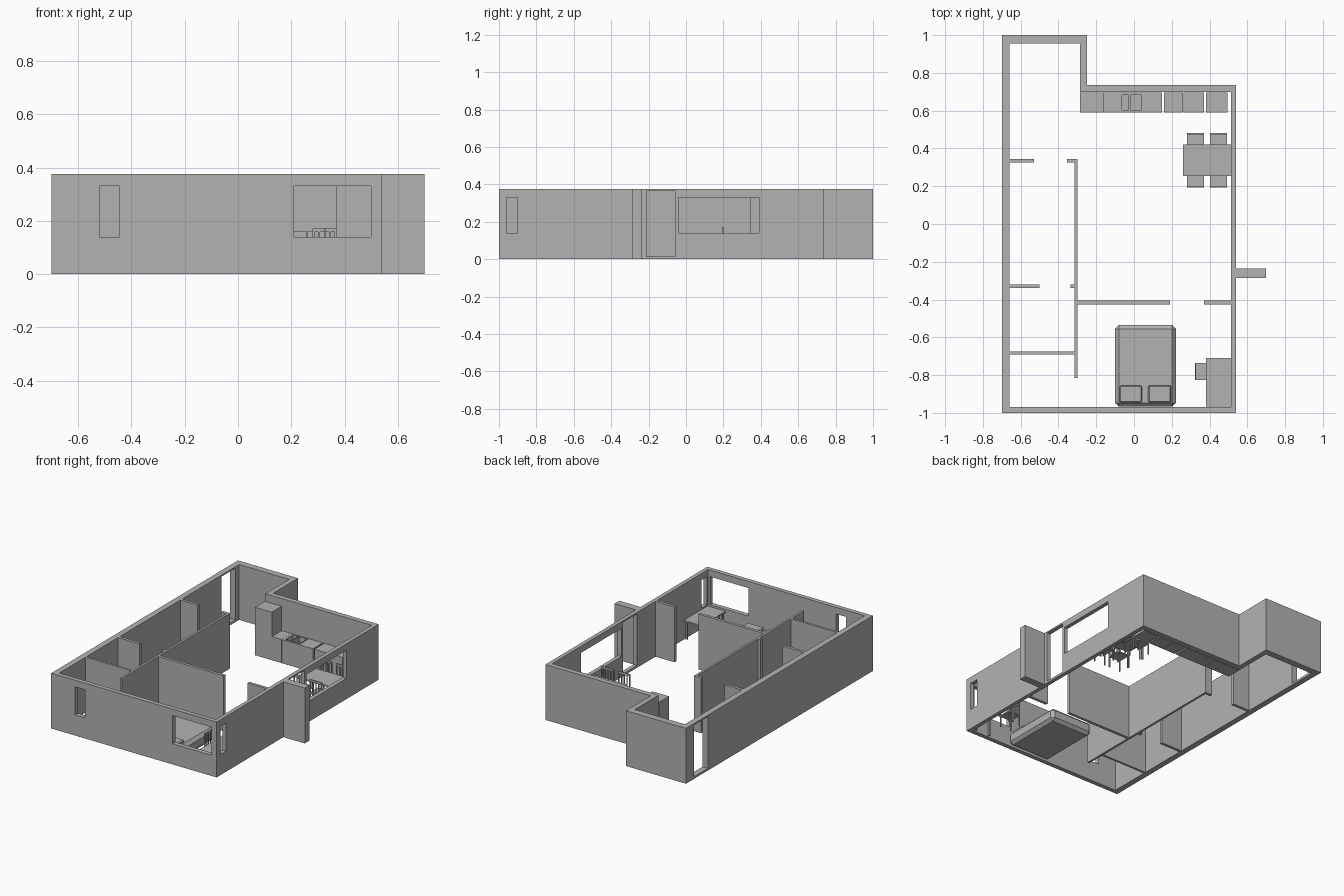
import bpy, bmesh
from mathutils import Matrix, Vector

cube = bpy.data.objects.get("Cube")
if cube:
    bpy.data.objects.remove(cube, do_unlink=True)

GREY = bpy.data.materials.new("plain_grey")
GREY.use_nodes = True
GREY.diffuse_color = (0.45, 0.45, 0.45, 1)
GREY.node_tree.nodes["Principled BSDF"].inputs["Base Color"].default_value = GREY.diffuse_color
H = 0.375  # wall height


def finish(name, bm):
    bmesh.ops.recalc_face_normals(bm, faces=bm.faces)
    mesh = bpy.data.meshes.new(name)
    bm.to_mesh(mesh)
    bm.free()
    mesh.materials.append(GREY)
    ob = bpy.data.objects.new(name, mesh)
    bpy.context.scene.collection.objects.link(ob)
    return ob


def add_box(bm, x0, x1, y0, y1, z0, z1):
    lo, hi = Vector((x0, y0, z0)), Vector((x1, y1, z1))
    mat = Matrix.Translation((lo + hi) / 2) @ Matrix.Diagonal((*(hi - lo), 1))
    return bmesh.ops.create_cube(bm, size=1, matrix=mat)


def boxes(name, *dims, bevel=0):
    bm = bmesh.new()
    for d in dims:
        add_box(bm, *d)
    if bevel:
        bmesh.ops.bevel(bm, geom=bm.edges[:], offset=bevel, segments=1, affect='EDGES')
    return finish(name, bm)


def cut(ob, *dims):
    for d in dims:
        cutter = boxes("cutter", d)
        cutter.hide_render = True
        mod = ob.modifiers.new("opening", 'BOOLEAN')
        mod.operation, mod.solver, mod.object = 'DIFFERENCE', 'EXACT', cutter
        deps = bpy.context.evaluated_depsgraph_get()
        mesh = bpy.data.meshes.new_from_object(ob.evaluated_get(deps))
        ob.modifiers.clear()
        ob.data = mesh
        bpy.data.objects.remove(cutter, do_unlink=True)


# Outer walls: ring between outer and inner footprint, raised to full height
outer = [(-.70, -1), (.54, -1), (.54, .735), (-.25, .735), (-.25, 1), (-.70, 1)]
inner = [(-.66, -.97), (.513, -.97), (.513, .70), (-.285, .70), (-.285, .955), (-.66, .955)]
bm = bmesh.new()
ring_out, ring_in = [[bm.verts.new((x, y, 0)) for x, y in ring] for ring in (outer, inner)]
for i in range(len(outer)):
    j = (i + 1) % len(outer)
    bm.faces.new((ring_out[i], ring_out[j], ring_in[j], ring_in[i]))
raised = bmesh.ops.extrude_face_region(bm, geom=bm.faces[:])["geom"]
bmesh.ops.translate(bm, vec=(0, 0, H), verts=[v for v in raised if isinstance(v, bmesh.types.BMVert)])
walls = finish("outer_walls", bm)

# Windows and doors
SILL, HEAD = .14, .33
cut(walls,
    (-.52, -.445, -1.1, -.9, SILL, HEAD),
    (.21, .50, -1.1, -.9, SILL, HEAD),
    (.45, .6, -.96, -.90, SILL, HEAD),
    (.45, .6, -.04, .39, SILL, HEAD),
    (.45, .6, -.21, -.06, .015, .365),
    (-.8, -.6, .765, .915, .015, .365))

boxes("entrance_fin", (.54, .70, -.285, -.235, 0, H))

# Inner partitions
boxes("long_partition", (-.315, -.30, -.815, .345, 0, H))
for name, x0, x1, y0, y1 in (
        ("hall_stub_left", -.66, -.53, .325, .345),
        ("hall_stub_right", -.355, -.315, .325, .345),
        ("bath_stub_left", -.66, -.50, -.34, -.32),
        ("bath_stub_right", -.335, -.315, -.34, -.32),
        ("closet_partition", -.66, -.315, -.69, -.675),
        ("bedroom_partition", -.30, .19, -.425, -.405),
        ("bedroom_door_stub", .37, .513, -.425, -.405)):
    boxes(name, (x0, x1, y0, y1, 0, H))

# Kitchen row
KY0, KY1, KZ = .59, .695, .16
boxes("refrigerator", (-.285, -.16, KY0, KY1, 0, .325))
for i, (x0, x1) in enumerate(((-.159, -.086), (.159, .259), (.261, .37), (.38, .495))):
    boxes(f"kitchen_cabinet_{i + 1}", (x0, x1, KY0, KY1, 0, KZ))
sink = boxes("sink_cabinet", (-.085, .148, KY0, KY1, 0, KZ))
bowls = ((-.064, -.028), (-.018, .041))
cut(sink, *[(a, b, .604, .682, .125, .2) for a, b in bowls])
for a, b in bowls:
    rim = boxes("sink_rim", (a - .004, b + .004, .600, .686, KZ - .002, KZ + .003))
    cut(rim, (a, b, .604, .682, .1, .2))


def table(name, x0, x1, y0, y1, top, leg=.01, inset=.008):
    dims = [(x0, x1, y0, y1, top - .01, top)]
    for x in (x0 + inset, x1 - inset - leg):
        for y in (y0 + inset, y1 - inset - leg):
            dims.append((x, x + leg, y, y + leg, 0, top - .01))
    return boxes(name, *dims)


def chair(name, x, y, turn):
    # Backrest on local -y, seat centred on x
    w, d, t = .045, .09, .007
    dims = [(-w, w, 0, d, .075, .083)]
    for sx in (-w, w - t):
        dims += [(sx, sx + t, 0, t, 0, .172), (sx, sx + t, d - t, d, 0, .075)]
    dims.append((-w + t, w - t, 0, t, .158, .172))
    for k in (-1, 0, 1):
        dims.append((k * .02 - .003, k * .02 + .003, .001, t - .001, .083, .158))
    ob = boxes(name, *dims)
    ob.data.transform(Matrix.Translation((x, y, 0)) @ Matrix.Rotation(turn, 4, 'Z'))


# Dining set
PI = 3.14159265
table("dining_table", .26, .513, .255, .42, .13)
for i, x in enumerate((.325, .447)):
    chair(f"dining_chair_front_{i + 1}", x, .193, 0)
    chair(f"dining_chair_back_{i + 1}", x, .482, PI)

# Desk and its chair
table("desk", .38, .513, -.965, -.71, .13)
chair("desk_chair", .322, -.78, -PI / 2)

# Bed
boxes("bed_mattress", (-.10, .222, -.967, -.535, 0, .09), bevel=.02)
for i, (x0, x1) in enumerate(((-.077, .043), (.075, .197))):
    boxes(f"pillow_{i + 1}", (x0, x1, -.945, -.855, .085, .11), bevel=.006)
